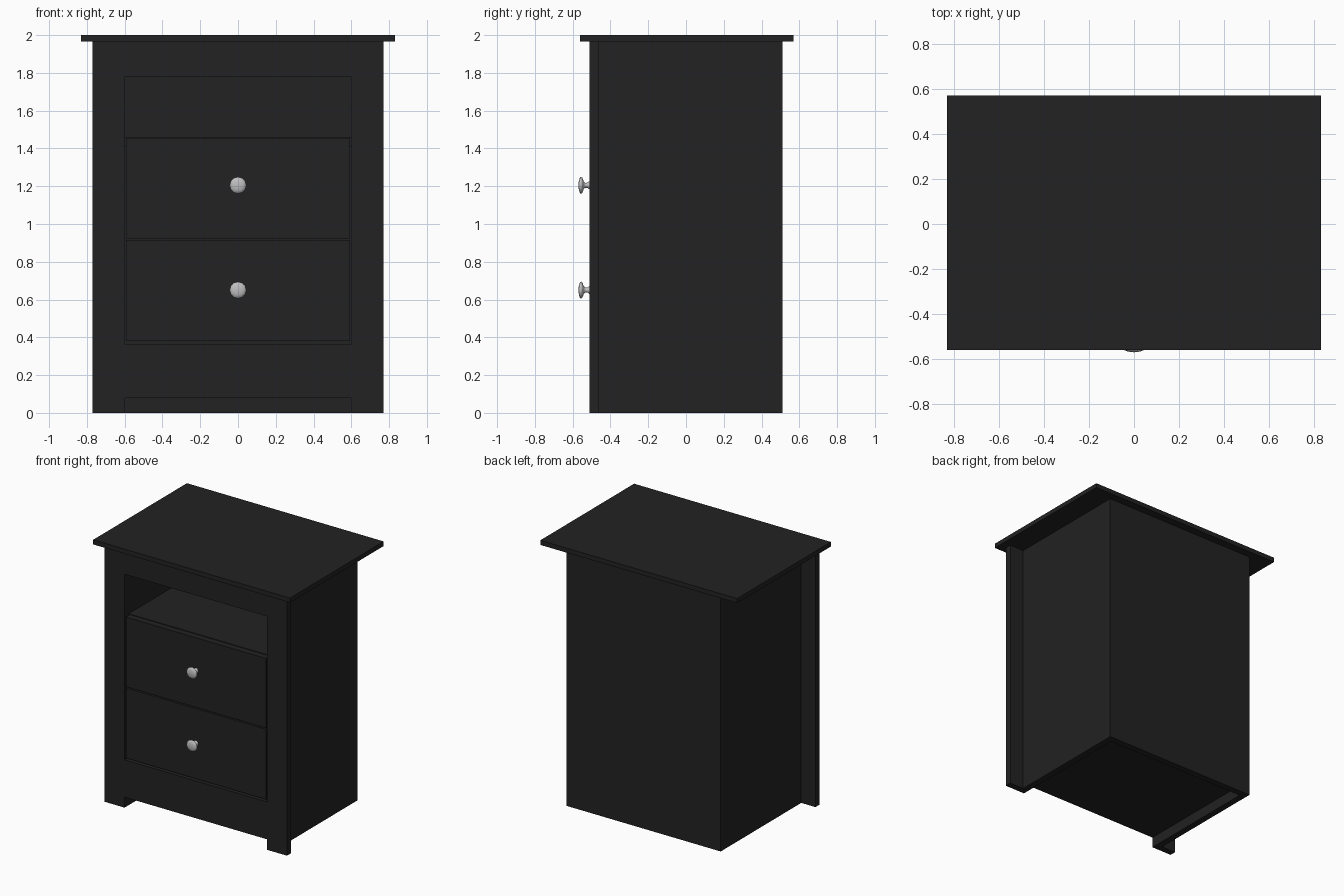
import bpy, bmesh, math

if "Cube" in bpy.data.objects:
    bpy.data.objects.remove(bpy.data.objects["Cube"])


def material(name, value):
    m = bpy.data.materials.new(name)
    m.diffuse_color = (value, value, value, 1)
    m.use_nodes = True
    m.node_tree.nodes["Principled BSDF"].inputs["Base Color"].default_value = m.diffuse_color
    return m


BLACK = material("black paint", 0.016)
SILVER = material("brushed silver", 0.52)


def finish(name, bm, mat):
    bmesh.ops.recalc_face_normals(bm, faces=bm.faces)
    me = bpy.data.meshes.new(name)
    bm.to_mesh(me)
    bm.free()
    me.materials.append(mat)
    ob = bpy.data.objects.new(name, me)
    bpy.context.collection.objects.link(ob)
    return ob


def box(name, x0, x1, y0, y1, z0, z1):
    bm = bmesh.new()
    bmesh.ops.create_cube(bm, size=1)
    for v in bm.verts:
        v.co = ((x0 + x1) / 2 + v.co.x * (x1 - x0),
                (y0 + y1) / 2 + v.co.y * (y1 - y0),
                (z0 + z1) / 2 + v.co.z * (z1 - z0))
    return finish(name, bm, BLACK)


# Turned knob: (distance in front of the drawer, radius)
KNOB = [(0, 0.021), (0.006, 0.021), (0.012, 0.014), (0.026, 0.013),
        (0.034, 0.02), (0.042, 0.040), (0.048, 0.045), (0.054, 0.042),
        (0.060, 0.026), (0.063, 0.0)]


def knob(name, y, z, sides=12):
    bm = bmesh.new()
    verts = [bm.verts.new((r, y - d, z)) for d, r in KNOB]
    edges = [bm.edges.new(p) for p in zip(verts, verts[1:])]
    bmesh.ops.spin(bm, geom=verts + edges, cent=(0, y, z), axis=(0, 1, 0),
                   angle=2 * math.pi, steps=sides)
    bmesh.ops.remove_doubles(bm, verts=bm.verts, dist=1e-4)
    ob = finish(name, bm, SILVER)
    for p in ob.data.polygons:
        p.use_smooth = True


FRONT, FRAME_BACK, BACK = -0.51, -0.46, 0.51

# Table top
box("table_top", -0.83, 0.83, -0.56, 0.57, 1.965, 2.0)

# Front stiles reaching the floor as feet, and the narrower side panels
for s, side in ((-1, "left"), (1, "right")):
    a, b = sorted((s * 0.6, s * 0.77))
    box(side + "_front_stile", a, b, FRONT, FRAME_BACK, 0, 1.965)
    a, b = sorted((s * 0.6, s * 0.65))
    box(side + "_side_panel", a, b, FRAME_BACK, BACK, 0, 1.965)

# Rails, back, bottom and the open shelf
box("top_rail", -0.6, 0.6, FRONT, FRAME_BACK, 1.78, 1.965)
box("bottom_rail", -0.6, 0.6, FRONT, FRAME_BACK, 0.08, 0.365)
box("back_panel", -0.6, 0.6, BACK - 0.05, BACK, 0, 1.965)
box("bottom_panel", -0.6, 0.6, FRAME_BACK, BACK - 0.05, 0.08, 0.13)
box("open_shelf", -0.6, 0.6, FRAME_BACK, BACK - 0.05, 1.41, 1.46)

# Drawer fronts with knobs
for name, z0, z1 in (("lower", 0.38, 0.914), ("upper", 0.924, 1.455)):
    box(name + "_drawer_front", -0.592, 0.592, FRONT + 0.003, FRAME_BACK, z0, z1)
    knob(name + "_knob", FRONT + 0.003, 0.65 if name == "lower" else 1.205)
